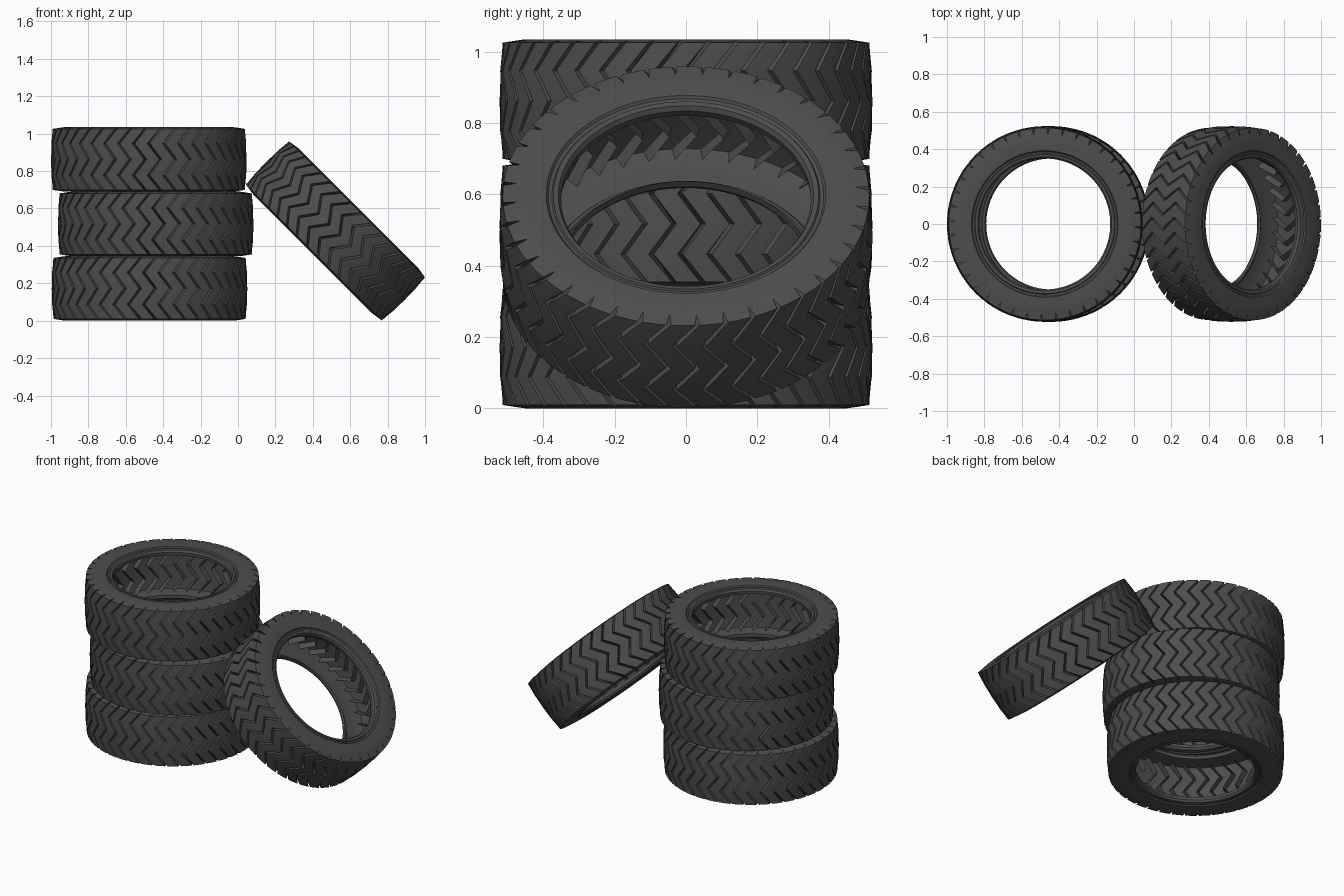
import bpy, bmesh, math
from mathutils import Vector

if "Cube" in bpy.data.objects:
    bpy.data.objects.remove(bpy.data.objects["Cube"])

LUGS = 40             # tread blocks around each tyre
PITCH = 2 * math.pi / LUGS
ZIG = 0.062           # half swing of the herringbone, radians
GROOVE = 0.014        # half width of a groove, radians
DEPTH = 0.036

# Section from bead to bead: (radius, z, herringbone shift, groove depth)
side = [
    (0.352, 0.130, 1, 0), (0.350, 0.150, 1, 0), (0.358, 0.163, 1, 0),
    (0.372, 0.166, 1, 0), (0.376, 0.161, 1, 0), (0.386, 0.163, 1, 0),
    (0.392, 0.170, 1, 0), (0.450, 0.1725, 1, 0), (0.472, 0.1695, 1, 0),
    (0.514, 0.163, 1, DEPTH), (0.521, 0.085, -1, DEPTH),
]
profile = side + [(0.523, 0.0, 1, DEPTH)] + [(r, -z, s, d) for r, z, s, d in reversed(side)]

# Column positions within one pitch: groove lip, valley, lip, then the block
columns = [(-GROOVE, 0), (0, 1), (GROOVE, 0)]
land = PITCH - 2 * GROOVE
columns += [(GROOVE + land * k / 3, 0) for k in (1, 2)]


def tyre_mesh():
    bm = bmesh.new()
    rows = []
    for r, z, shift, depth in profile:
        row = []
        for i in range(LUGS):
            for off, valley in columns:
                a = i * PITCH + off + shift * ZIG
                rr = r - depth * valley
                zz = z
                if valley and abs(z) > 0.15 and depth:   # keep valley end on the sidewall
                    zz = math.copysign(0.1685, z)
                row.append(bm.verts.new((rr * math.cos(a), rr * math.sin(a), zz)))
        rows.append(row)
    n = len(rows[0])
    for lower, upper in zip(rows, rows[1:]):
        for i in range(n):
            j = (i + 1) % n
            bm.faces.new((lower[i], upper[i], upper[j], lower[j]))
    bmesh.ops.recalc_face_normals(bm, faces=bm.faces)
    # Tread faces must point away from the axle
    test = max(bm.faces, key=lambda f: f.calc_center_median().xy.length)
    c = test.calc_center_median()
    if test.normal.dot(Vector((c.x, c.y, 0))) < 0:
        bmesh.ops.reverse_faces(bm, faces=bm.faces)
    me = bpy.data.meshes.new("tyre")
    bm.to_mesh(me)
    bm.free()
    return me


rubber = bpy.data.materials.new("rubber")
rubber.diffuse_color = (0.075, 0.075, 0.078, 1)
rubber.use_nodes = True
rubber.node_tree.nodes["Principled BSDF"].inputs["Base Color"].default_value = rubber.diffuse_color
mesh = tyre_mesh()
mesh.materials.append(rubber)


def add_tyre(name, loc, tilt=0.0, spin=0.0):
    ob = bpy.data.objects.new(name, mesh)
    bpy.context.collection.objects.link(ob)
    ob.rotation_euler = (0, tilt, 0)
    ob.location = loc
    if spin:
        ob.rotation_euler.z = spin
    return ob


# Stack of three, plus one leaning against it
tyres = [
    add_tyre("bottom_tyre", (-0.473, 0, 0.1725)),
    add_tyre("middle_tyre", (-0.440, 0, 0.5175), spin=0.03),
    add_tyre("top_tyre", (-0.477, 0, 0.8625), spin=0.06),
    add_tyre("leaning_tyre", (0.521, 0, 0.480), tilt=math.radians(45)),
]
bpy.ops.object.select_all(action='DESELECT')
tyres[0].select_set(True)
bpy.context.view_layer.objects.active = tyres[0]
bpy.ops.object.shade_smooth_by_angle(angle=math.radians(20))
